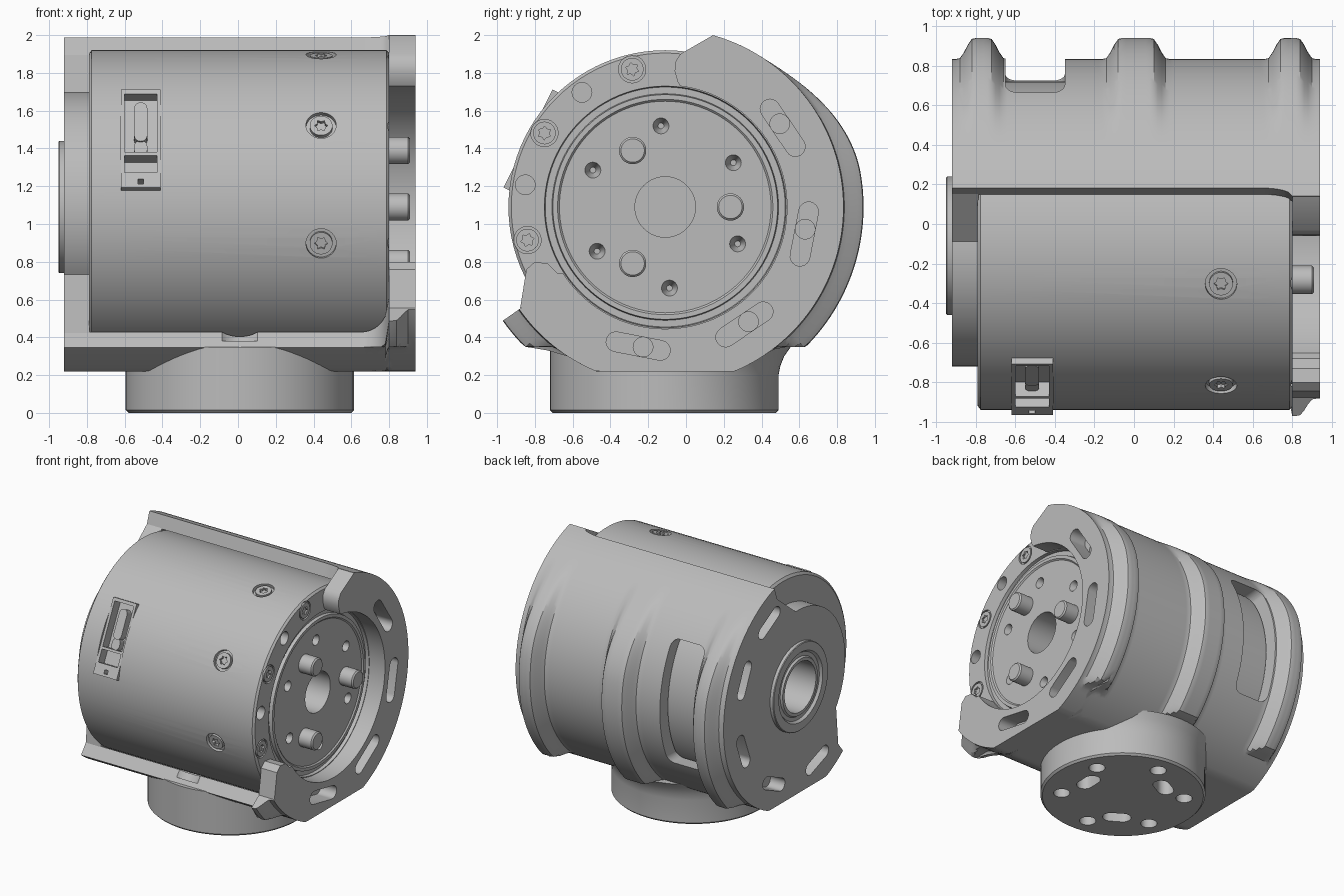
import bpy, bmesh, math
from math import sin, cos, radians, pi
from mathutils import Matrix, Vector

if "Cube" in bpy.data.objects:
    bpy.data.objects.remove(bpy.data.objects["Cube"])

AXIS = Vector((0, -0.11, 1.09))      # centre of the horizontal drive axis
R_MOTOR, R_IN, R_SHELL = 0.83, 0.84, 0.944

metal = bpy.data.materials.new("grey metal")
metal.use_nodes = True
GREY = (0.5, 0.5, 0.5, 1)
metal.diffuse_color = GREY
metal.node_tree.nodes["Principled BSDF"].inputs["Base Color"].default_value = GREY


# ---------- helpers ----------
def frame(x_dir, z_dir, origin):
    y_dir = z_dir.cross(x_dir)
    m = Matrix((x_dir, y_dir, z_dir)).transposed().to_4x4()
    m.translation = origin
    return m


def radial(deg, x):
    """Local z points out from the axis, local y runs round it."""
    out = Vector((0, cos(radians(deg)), sin(radians(deg))))
    return frame(Vector((1, 0, 0)), out, AXIS + Vector((x, 0, 0)))


def endways(deg=0, r=0, x=0):
    """Local z points along +x, local x points out from the axis."""
    out = Vector((0, cos(radians(deg)), sin(radians(deg))))
    return frame(out, Vector((1, 0, 0)), AXIS + out * r + Vector((x, 0, 0)))


def arc(r, a0, a1, n):
    angles = [radians(a0 + (a1 - a0) * i / n) for i in range(n + 1)]
    return [(r * cos(a), r * sin(a)) for a in angles]


def circle(r, n=32):
    return arc(r, 0, 360, n)[:-1]


def rect(x0, x1, y0, y1):
    return [(x0, y0), (x1, y0), (x1, y1), (x0, y1)]


def slot(r, half):
    """Rounded slot, long along local y."""
    return ([(x, y + half) for x, y in arc(r, 0, 180, 10)]
            + [(x, y - half) for x, y in arc(r, 180, 360, 10)])


def loft(bm, rings):
    rows = [[bm.verts.new(p) for p in ring] for ring in rings]
    n = len(rows[0])
    for a, b in zip(rows, rows[1:]):
        for i in range(n):
            bm.faces.new((a[i], a[(i + 1) % n], b[(i + 1) % n], b[i]))
    bm.faces.new(rows[0])
    bm.faces.new(rows[-1])


def prism(bm, pts, z0, z1, m, taper=1):
    loft(bm, [[m @ Vector((x * k, y * k, z)) for x, y in pts]
              for z, k in ((z0, 1), (z1, taper))])


def lathe(bm, profile, n=96):
    """Turn (x, radius) pairs about the drive axis."""
    loft(bm, [[endways(x=x) @ Vector((y, z, 0)) for y, z in circle(r, n)]
              for x, r in profile])


def finish(name, bm, cutter=None):
    bmesh.ops.recalc_face_normals(bm, faces=bm.faces)
    mesh = bpy.data.meshes.new(name)
    bm.to_mesh(mesh)
    bm.free()
    mesh.materials.append(metal)
    ob = bpy.data.objects.new(name, mesh)
    bpy.context.collection.objects.link(ob)
    bpy.ops.object.select_all(action='DESELECT')
    bpy.context.view_layer.objects.active = ob
    ob.select_set(True)
    if cutter:
        tool = finish(name + "_cutter", cutter)
        tool.hide_render = True
        tool.select_set(False)
        ob.select_set(True)
        bpy.context.view_layer.objects.active = ob
        mod = ob.modifiers.new("cut", 'BOOLEAN')
        mod.object, mod.solver = tool, 'EXACT'
        bpy.ops.object.modifier_apply(modifier=mod.name)
        bpy.data.objects.remove(tool)
    bpy.ops.object.shade_smooth_by_angle(angle=radians(30))
    return ob


def smooth(t):
    t = max(0, min(1, t))
    return t * t * (3 - 2 * t)


# ---------- motor body ----------
SCREWS = (103.5, 148.5, 193.5)
CONNECTOR = radial(153.5, -0.515)
body, cuts = bmesh.new(), bmesh.new()
lathe(body, [(-0.79, 0.81), (-0.775, R_MOTOR), (0.785, R_MOTOR), (0.8, 0.815),
             (0.8, 0.64), (0.775, 0.635), (0.775, 0.6), (0.8, 0.595),
             (0.8, 0.57), (0.79, 0.56), (0.79, 0.16), (0.4, 0.16)])
for i in range(16):                                  # rim holes
    a = SCREWS[0] + 22.5 * i
    screw = a in SCREWS
    prism(cuts, circle(0.072 if screw else 0.052), 0.785 if screw else 0.65, 0.9, endways(a, 0.75))
for i in range(6):                                   # output face holes
    prism(cuts, circle(0.062), 0.85, 0.71, endways(33 + 60 * i, 0.43), 0.25)
for a in SCREWS:                                     # side screw seats
    prism(cuts, circle(0.08), 0.8, 0.9, radial(a, 0.44))
prism(cuts, rect(-0.105, 0.105, -0.29, 0.29), 0.7, 0.95, CONNECTOR)
prism(cuts, circle(0.2, 48), -0.9, -0.5, endways())
finish("motor_body", body, cuts)

# output pins
for i, a in enumerate((0, 120, 240)):
    bm = bmesh.new()
    m = endways(a, 0.345)
    loft(bm, [[m @ Vector((x, y, z)) for x, y in circle(r)]
              for z, r in ((0.7, 0.072), (0.9, 0.072), (0.91, 0.062))])
    finish(f"output_pin_{i + 1}", bm)

# screws with star recess
star = [(r * cos(i * pi / 6), r * sin(i * pi / 6))
        for i, r in enumerate((0.036, 0.024) * 6)]
seats = [radial(a, 0.44) @ Matrix.Translation((0, 0, 0.8)) for a in SCREWS]
seats += [endways(a, 0.75, 0.775) for a in SCREWS]
for i, m in enumerate(seats):
    bm, cut = bmesh.new(), bmesh.new()
    prism(bm, circle(0.06), -0.01, 0.025, m)
    prism(cut, star, 0.005, 0.05, m)
    finish(f"screw_{i + 1}", bm, cut)

# connector socket
bm, cut = bmesh.new(), bmesh.new()
prism(bm, rect(-0.105, 0.105, -0.29, 0.29), 0.69, 0.812, CONNECTOR)
for pocket in (rect(-0.085, 0.085, -0.08, 0.265), rect(-0.085, 0.085, -0.2, -0.1),
               rect(-0.015, 0.015, -0.27, -0.24)):
    prism(cut, pocket, 0.73, 0.9, CONNECTOR)
finish("connector_socket", bm, cut)
bm = bmesh.new()
prism(bm, slot(0.035, 0.08), 0.72, 0.79,
      CONNECTOR @ Matrix.Translation((0, 0.11, 0)))
prism(bm, slot(0.035, 0.01), 0.72, 0.78, CONNECTOR @ Matrix.Translation((0, -0.04, 0)))
finish("connector_contacts", bm)

# ---------- housing shell with ribs ----------
RIBS = ((-0.77, 0.04, 0.12), (0.01, 0.08, 0.16), (0.79, 0.04, 0.12))


def outer_point(x, deg):
    a = radians(deg)
    bump = max(smooth((foot - abs(x - c)) / (foot - flat)) for c, flat, foot in RIBS)
    r = R_SHELL + 0.106 * bump * smooth((58 - deg) / 48)
    if deg < 0:                                      # ribs end level
        r = max(R_SHELL, min(r, 0.74 / -sin(a)))
    return (x, AXIS.y + r * cos(a), max(0.22, AXIS.z + r * sin(a)))


rings, NX, NA = [], 93, 110
for i in range(NX + 1):
    x = -0.92 + 1.86 * i / NX
    t = max(0, min(1, (x - 0.65) / 0.15))
    f = 1 - math.sqrt(1 - t * t)                     # rounded corner of the opening
    a0, a1 = -128 - 17 * f, 72 + 2.6 * f
    angles = [a0 + (a1 - a0) * k / NA for k in range(NA + 1)]
    inner = [(x, AXIS.y + y, AXIS.z + z) for y, z in arc(R_IN, a1, a0, NA)]
    rings.append([outer_point(x, a) for a in angles] + inner)
shell, cuts = bmesh.new(), bmesh.new()
loft(shell, rings)
# side window with rounded corners
window = []
for cx, cy, a in ((1, 1, 0), (-1, 1, 90), (-1, -1, 180), (1, -1, 270)):
    window += [(cx * 0.09 + x, cy * 0.43 + y) for x, y in arc(0.06, a, a + 90, 6)]
prism(cuts, window, 0.55, 1.3, radial(3.5, -0.5))
# relief notch in the lower lip
prism(cuts, circle(0.13), 0.8, 0.9, radial(-128, 0.01) @ Matrix.Translation((0, 0.09, 0)))
finish("housing_shell", shell, cuts)

# ---------- end plates ----------
plate, cuts = bmesh.new(), bmesh.new()
outline = (arc(0.845, -143, 74, 80)
           + [(0.25, 0.908), (0.08, 0.81), (0.055, 0.77), (0.05, 0.72), (0.065, 0.665)]
           + arc(0.645, 83, -147, 80)
           + [(-0.57, -0.35), (-0.62, -0.3), (-0.69, -0.29), (-0.735, -0.33), (-0.768, -0.535)])
prism(plate, outline, 0.8, 0.94, endways())
for a in (34, -11, -56, -101):
    prism(cuts, slot(0.052, 0.12), 0.7, 1, endways(a, 0.75))
finish("output_end_plate", plate, cuts)

plate, cuts = bmesh.new(), bmesh.new()
outline = arc(0.845, -128, 72, 80) + arc(0.61, 88, 216, 50)
prism(plate, outline, -0.92, -0.785, endways())
for a in (61, 24, -21, -66, -110):
    prism(cuts, slot(0.05, 0.1), -1, -0.7, endways(a, 0.74))
prism(cuts, circle(0.2, 48), -1, -0.7, endways())
finish("rear_end_plate", plate, cuts)

# bearing boss on the rear plate
boss, cuts = bmesh.new(), bmesh.new()
lathe(boss, [(-0.91, 0.35), (-0.945, 0.35), (-0.95, 0.345), (-0.95, 0.28),
             (-0.93, 0.265), (-0.93, 0.235), (-0.945, 0.225)], 64)
prism(cuts, circle(0.2, 48), -1, -0.8, endways())
finish("bearing_boss", boss, cuts)

# ---------- mounting base ----------
base, cuts = bmesh.new(), bmesh.new()
CENTRE = Matrix.Translation((0.01, -0.115, 0))
rings = []
for z, r, flare in ((0, 0.59, 0), (0.015, 0.605, 0), (0.2, 0.605, 0), (0.25, 0.605, 0.01),
                    (0.3, 0.605, 0.03), (0.35, 0.605, 0.065)):
    rings.append([CENTRE @ Vector((x * (r + flare * max(0, y)), y * (r + flare * max(0, y)), z))
                  for x, y in circle(1, 80)])
loft(base, rings)
for i in range(6):
    prism(cuts, circle(0.06), -0.1, 0.15,
          CENTRE @ Matrix.Rotation(radians(25 + 60 * i), 4, 'Z') @ Matrix.Translation((0.45, 0, 0)))
for i in range(3):
    prism(cuts, slot(0.06, 0.045), -0.1, 0.15,
          CENTRE @ Matrix.Rotation(radians(120 * i - 2), 4, 'Z') @ Matrix.Translation((0.32, 0, 0)))
finish("mounting_base", base, cuts)
